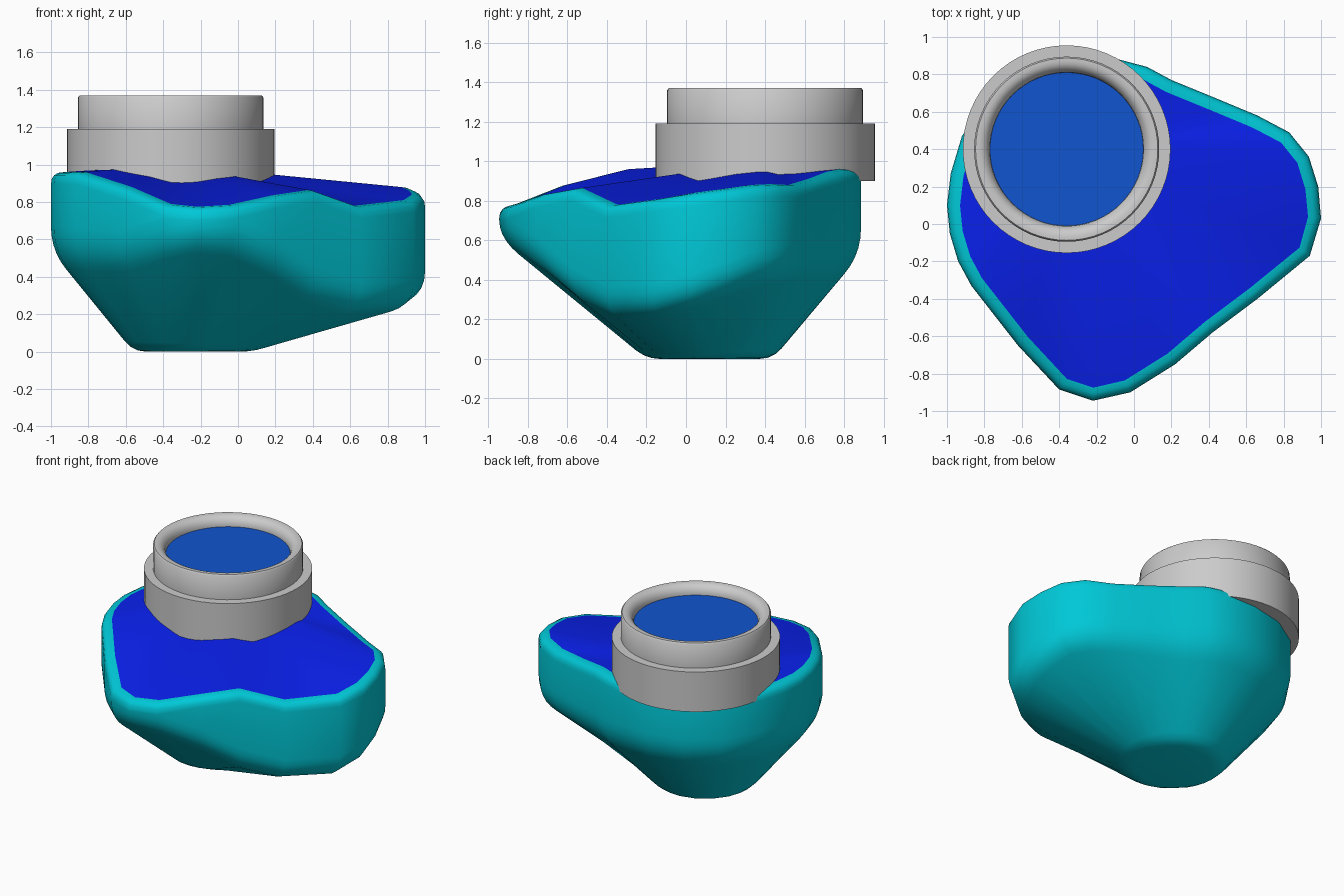
import bpy, bmesh, math
from mathutils import Vector

if "Cube" in bpy.data.objects:
    bpy.data.objects.remove(bpy.data.objects["Cube"])


def material(name, color):
    m = bpy.data.materials.new(name)
    m.diffuse_color = (*color, 1)
    m.use_nodes = True
    m.node_tree.nodes["Principled BSDF"].inputs["Base Color"].default_value = m.diffuse_color
    return m


def finish(name, verts, faces, mat=None, angle=40):
    me = bpy.data.meshes.new(name)
    me.from_pydata([tuple(v) for v in verts], [], faces)
    bm = bmesh.new()
    bm.from_mesh(me)
    bmesh.ops.recalc_face_normals(bm, faces=bm.faces)
    bm.to_mesh(me)
    bm.free()
    ob = bpy.data.objects.new(name, me)
    bpy.context.collection.objects.link(ob)
    if mat:
        me.materials.append(mat)
    bpy.context.view_layer.objects.active = ob
    ob.select_set(True)
    bpy.ops.object.shade_smooth_by_angle(angle=math.radians(angle))
    ob.select_set(False)
    return ob


def bezier(a, b, c, n):
    return [a.lerp(b, i / n).lerp(b.lerp(c, i / n), i / n) for i in range(n + 1)]


# Outline of the basin: x, y, rim height, height where the wall turns inward
outline = [
    (1.0, 0.03, .84, .30), (.985, .2, .86, .36), (.935, .36, .88, .42), (.83, .49, .885, .44),
    (.66, .58, .88, .46), (.42, .68, .91, .48), (.2, .77, .945, .5), (.07, .84, .96, .51),
    (-.1, .885, .96, .53), (-.3, .885, .96, .53), (-.55, .83, .96, .53), (-.77, .69, .96, .53),
    (-.92, .47, .96, .54), (-.98, .27, .96, .54), (-1.0, .1, .96, .54), (-.985, -.05, .96, .54),
    (-.94, -.2, .96, .54), (-.87, -.33, .96, .53), (-.62, -.65, .88, .52), (-.4, -.885, .79, .58),
    (-.22, -.945, .775, .61), (-.02, -.9, .785, .59), (.22, -.75, .835, .48),
    (.42, -.58, .865, .33), (.66, -.4, .78, .24), (.94, -.17, .81, .25),
]
base = Vector((-.24, .12, 0))
ring_center = Vector((-.36, .40, 0))
N = len(outline)

# One radial section per outline point: foot, slope, turn, wall, rounded rim
sections = []
for i, (x, y, top, turn) in enumerate(outline):
    p = Vector((x, y, 0))
    t = Vector(outline[(i + 1) % N][:2]) - Vector(outline[i - 1][:2])
    inward = Vector((-t.y, t.x, 0)).normalized()
    corner = p + Vector((0, 0, turn))
    d = (p - base).normalized()
    foot = base + d * .32
    up = (corner - foot).normalized()
    wall = min(.13, (top - .06 - turn) * .9)
    sec = bezier(base + d * .25, foot, foot + up * .07, 3)
    sec += bezier(corner - up * .13, corner, corner + Vector((0, 0, wall)), 5)
    sec += bezier(p + Vector((0, 0, top - .065)), p + Vector((0, 0, top)),
                  p + inward * .07 + Vector((0, 0, top)), 4)
    sections.append(sec)

M = len(sections[0])
verts = [v for s in sections for v in s]
faces = [(i * M + j, (i + 1) % N * M + j, (i + 1) % N * M + j + 1, i * M + j + 1)
         for i in range(N) for j in range(M - 1)]
faces.append([i * M for i in range(N)])
finish("basin", verts, faces, material("teal", (0.0, .58, .68)), 50)

# Liquid surface, rising gently to the collar
liquid = [s[-1] for s in sections] + [ring_center + Vector((0, 0, 1.0))]
finish("liquid_surface", liquid, [(i, (i + 1) % N, N) for i in range(N)],
       material("deep_blue", (.003, .015, .85)))


def lathe(name, profile, mat=None, seg=64, closed=False):
    k = len(profile)
    vs = [ring_center + Vector((r * math.cos(a), r * math.sin(a), z))
          for a in (2 * math.pi * i / seg for i in range(seg)) for r, z in profile]
    fs = [(i * k + j, (i + 1) % seg * k + j, (i + 1) % seg * k + (j + 1) % k, i * k + (j + 1) % k)
          for i in range(seg) for j in range(k if closed else k - 1)]
    return finish(name, vs, fs, mat)


# Stepped collar with rounded inner lip
lip = [(.41 + .06 * (1 - math.sin(a)), 1.30 + .07 * math.cos(a))
       for a in (math.pi / 2 * i / 6 for i in range(7))]
lathe("collar", [(.555, .90), (.555, 1.19), (.495, 1.19), (.495, 1.36), (.487, 1.37)]
      + lip + [(.41, .90)], closed=True)

# Blue disc inside the collar
disc = [ring_center + Vector((.412 * math.cos(a), .412 * math.sin(a), 1.30))
        for a in (2 * math.pi * i / 64 for i in range(64))]
finish("inner_disc", disc, [list(range(64))], material("blue", (.005, .09, .62)))
